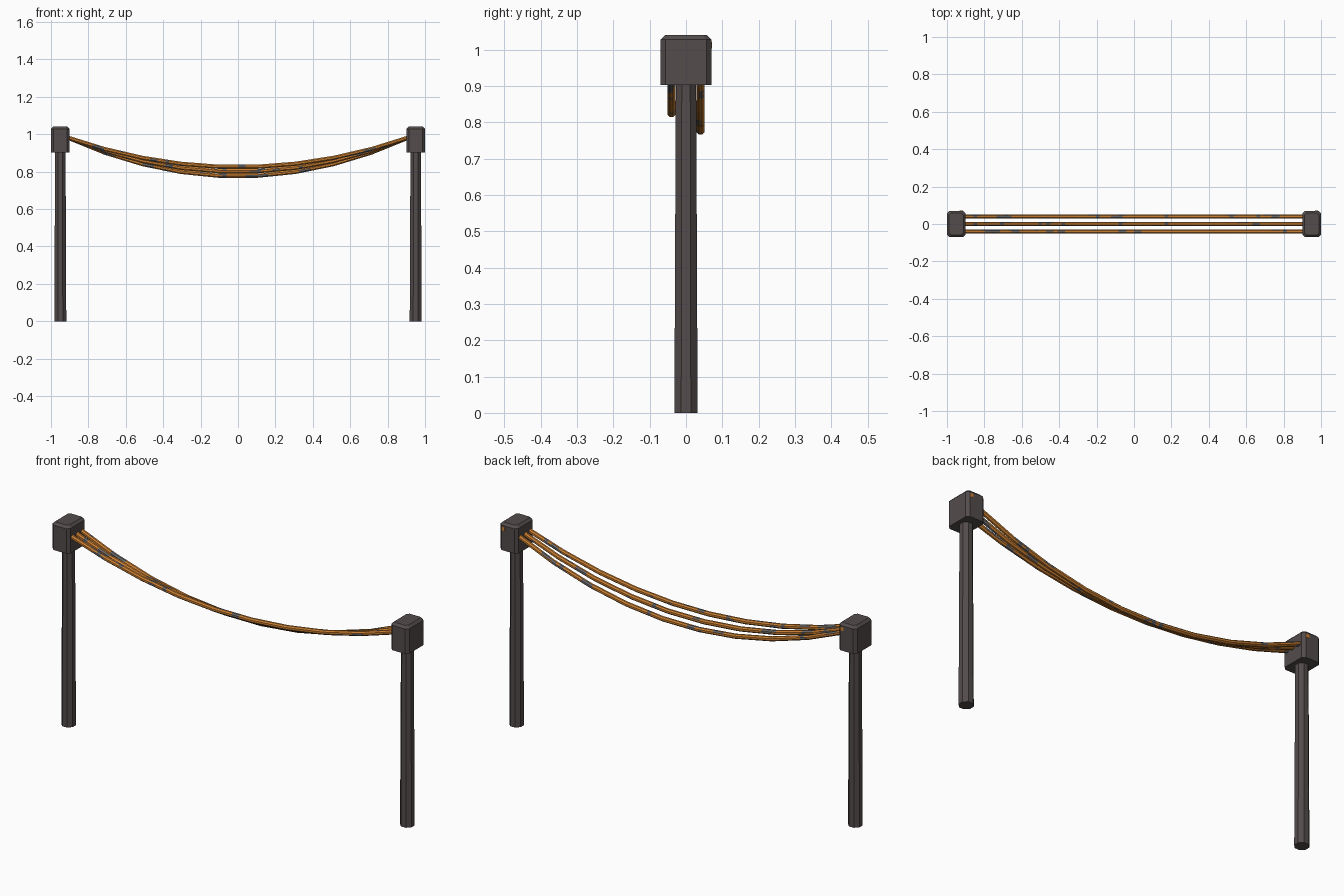
import bpy, bmesh, math, random

if "Cube" in bpy.data.objects:
    bpy.data.objects.remove(bpy.data.objects["Cube"])

random.seed(4)


def mat(name, rgb):
    m = bpy.data.materials.new(name)
    m.diffuse_color = (*rgb, 1)
    m.use_nodes = True
    m.node_tree.nodes["Principled BSDF"].inputs["Base Color"].default_value = m.diffuse_color
    return m


IRON = mat("dark iron", (0.088, 0.072, 0.072))
RUST = mat("orange rust", (0.60, 0.215, 0.032))
STEEL = mat("worn grey steel", (0.15, 0.14, 0.14))


def loft(name, rings, mats, rule=None):
    """Skin a list of equal-length rings and cap both ends."""
    bm = bmesh.new()
    vs = [[bm.verts.new(p) for p in r] for r in rings]
    n = len(rings[0])
    for i in range(len(vs) - 1):
        for j in range(n):
            k = (j + 1) % n
            f = bm.faces.new((vs[i][j], vs[i][k], vs[i + 1][k], vs[i + 1][j]))
            if rule:
                f.material_index = rule(i, j)
    bm.faces.new(vs[0][::-1])
    bm.faces.new(vs[-1])
    bmesh.ops.recalc_face_normals(bm, faces=bm.faces)
    me = bpy.data.meshes.new(name)
    bm.to_mesh(me)
    bm.free()
    for m in mats:
        me.materials.append(m)
    ob = bpy.data.objects.new(name, me)
    bpy.context.collection.objects.link(ob)
    return ob


def octagon(cx, apothem, z):
    r = apothem / math.cos(math.pi / 8)
    return [(cx + r * math.cos(math.pi / 8 + i * math.pi / 4),
             r * math.sin(math.pi / 8 + i * math.pi / 4), z) for i in range(8)]


def cut_rect(cx, hx, hy, c, z):
    pts = [(hx, hy - c), (hx - c, hy), (c - hx, hy), (-hx, hy - c),
           (-hx, c - hy), (c - hx, -hy), (hx - c, -hy), (hx, c - hy)]
    return [(cx + x, y, z) for x, y in pts]


for side, s in (("left", -1), ("right", 1)):
    # tapered post
    loft(side + "_post", [octagon(s * 0.95, 0.032, 0),
                          octagon(s * 0.95, 0.028, 0.91)], [IRON])
    # chamfered head block
    cx = s * 0.95
    loft(side + "_head", [cut_rect(cx, 0.05, 0.07, 0.014, 0.902),
                          cut_rect(cx, 0.05, 0.07, 0.014, 1.028),
                          cut_rect(cx, 0.038, 0.058, 0.010, 1.04)], [IRON])
    # small rust spot on the back of the head
    bpy.ops.mesh.primitive_cube_add(size=1, location=(cx + 0.026, 0.07, 1.012))
    spot = bpy.context.object
    spot.name = side + "_rust_spot"
    spot.scale = (0.018, 0.002, 0.018)
    spot.data.materials.append(RUST)

# sagging cables: nine straight spans, each cut into slices for rust patches
SPANS, CUTS, SIDES, RAD = 9, 10, 8, 0.0122
for name, y, low in (("front_cable", -0.04, 0.826), ("middle_cable", 0.0, 0.802),
                     ("back_cable", 0.04, 0.778)):
    knots = []
    for i in range(SPANS + 1):
        x = -0.92 + 1.84 * i / SPANS
        t = max(0, (x * x - 0.0104) / (0.92 ** 2 - 0.0104))
        knots.append((x, low + (0.985 - low) * t))
    path = []
    for (x0, z0), (x1, z1) in zip(knots, knots[1:]):
        path += [(x0 + (x1 - x0) * c / CUTS, z0 + (z1 - z0) * c / CUTS)
                 for c in range(CUTS)]
    path.append(knots[-1])
    rings = [[(x, y + RAD * math.cos((j + .5) * math.tau / SIDES),
               z + RAD * math.sin((j + .5) * math.tau / SIDES))
              for j in range(SIDES)] for x, z in path]

    # short runs of worn steel along the rusty cable
    patch = {}
    for _ in range(28):
        a, b = random.randrange(len(path)), random.randrange(SIDES)
        for da in range(random.randint(1, 3)):
            for db in range(random.randint(1, 3)):
                patch[(a + da, (b + db) % SIDES)] = 1
    loft(name, rings, [RUST, STEEL], lambda i, j: patch.get((i, j), 0))
